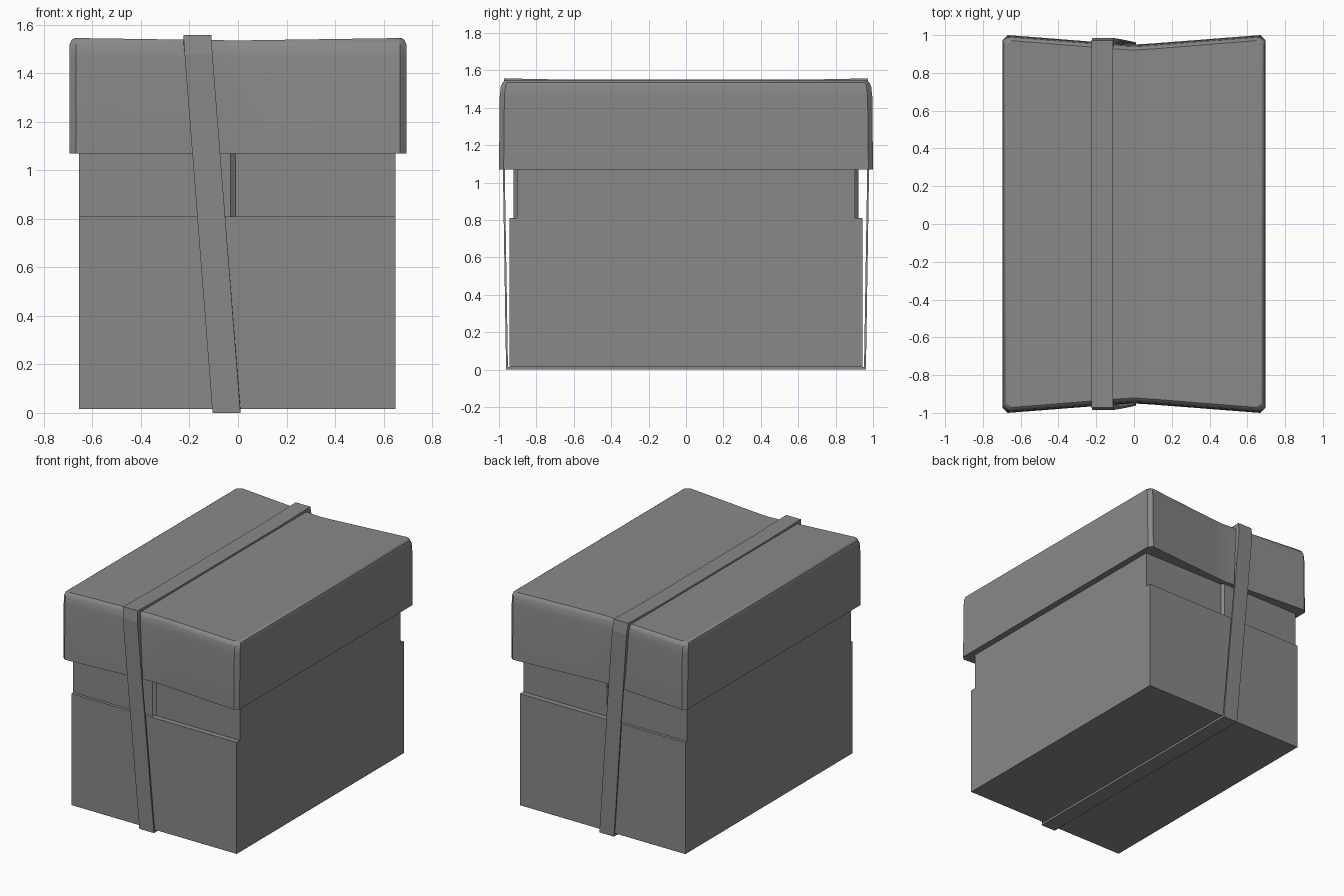
import bpy
import bmesh
import math

cube = bpy.data.objects.get("Cube")
if cube:
    bpy.data.objects.remove(cube, do_unlink=True)

grey = bpy.data.materials.new("plain grey")
grey.use_nodes = True
colour = (0.25, 0.25, 0.25, 1)
grey.diffuse_color = colour
grey.node_tree.nodes["Principled BSDF"].inputs["Base Color"].default_value = colour


def loft(name, rings, cap=None, closed=False, smooth=False):
    """Skin a series of equal rings; cap ends with n-gons or paired strips."""
    bm = bmesh.new()
    loops = [[bm.verts.new(p) for p in ring] for ring in rings]
    n = len(loops[0])
    pairs = list(zip(loops, loops[1:]))
    if closed:
        pairs.append((loops[-1], loops[0]))
    for a, b in pairs:
        for i in range(n):
            j = (i + 1) % n
            bm.faces.new((a[i], a[j], b[j], b[i]))
    for ring in (loops[0], loops[-1]):
        if cap == "ngon":
            bm.faces.new(ring)
        elif cap == "strips":
            for i in range(n // 2 - 1):
                bm.faces.new((ring[i], ring[i + 1], ring[n - 2 - i], ring[n - 1 - i]))
    bmesh.ops.recalc_face_normals(bm, faces=bm.faces)
    mesh = bpy.data.meshes.new(name)
    bm.to_mesh(mesh)
    bm.free()
    mesh.materials.append(grey)
    obj = bpy.data.objects.new(name, mesh)
    bpy.context.collection.objects.link(obj)
    if smooth:
        bpy.ops.object.select_all(action="DESELECT")
        bpy.context.view_layer.objects.active = obj
        obj.select_set(True)
        bpy.ops.object.shade_smooth_by_angle(angle=math.radians(30))
    return obj


def prism(name, outline, z0, z1):
    return loft(name, [[(x, y, z) for x, y in outline] for z in (z0, z1)], cap="ngon")


# Lower body of the box
L, R = -0.655, 0.65
prism("box_body", [(L, -0.943), (R, -0.943), (R, 0.943), (L, 0.943)], 0.015, 0.81)

# Recessed neck with a small overlapping step on front and back
front = [(L, -0.922), (-0.03, -0.922), (-0.01, -0.904), (R, -0.904)]
prism("box_neck", front + [(x, -y) for x, y in reversed(front)], 0.81, 1.3)


# Lid with pinched ends, chamfered corners and a rounded rim
def lid_ring(z, half, inset, dip):
    right = [(0.1, 0.956), (half - 0.027, 1.0), (half, 0.975)]
    edge = [(-x, y) for x, y in reversed(right)] + [(0, 0.95)] + right
    pts = [(x, inset - y, z - dip * (1 - abs(x) / half)) for x, y in edge]
    return pts + [(x, -y, h) for x, y, h in reversed(pts)]


loft("lid", [lid_ring(1.07, 0.695, 0, 0),
             lid_ring(1.46, 0.695, 0.004, 0),
             lid_ring(1.515, 0.695, 0.01, 0.004),
             lid_ring(1.535, 0.688, 0.019, 0.007),
             lid_ring(1.545, 0.675, 0.029, 0.01)], cap="strips", smooth=True)

# Strap wrapped lengthwise, slanting across both ends
# Each entry: outer y, outer z, inner y, inner z
side = [(0.962, 0.0, 0.952, 0.015),
        (0.979, 1.07, 0.969, 1.07),
        (0.984, 1.48, 0.95, 1.48),
        (0.972, 1.557, 0.94, 1.53),
        (0.62, 1.55, 0.62, 1.53)]
path = side + [(-a, b, -c, d) for a, b, c, d in reversed(side)]


def strap_section(oy, oz, iy, iz):
    x = -0.0475 - 0.12 * min(oz / 1.54, 1)
    w = 0.0575
    return [(x - w, oy, oz), (x + w, oy, oz), (x + w, iy, iz), (x - w, iy, iz)]


loft("strap", [strap_section(*p) for p in path], closed=True)
